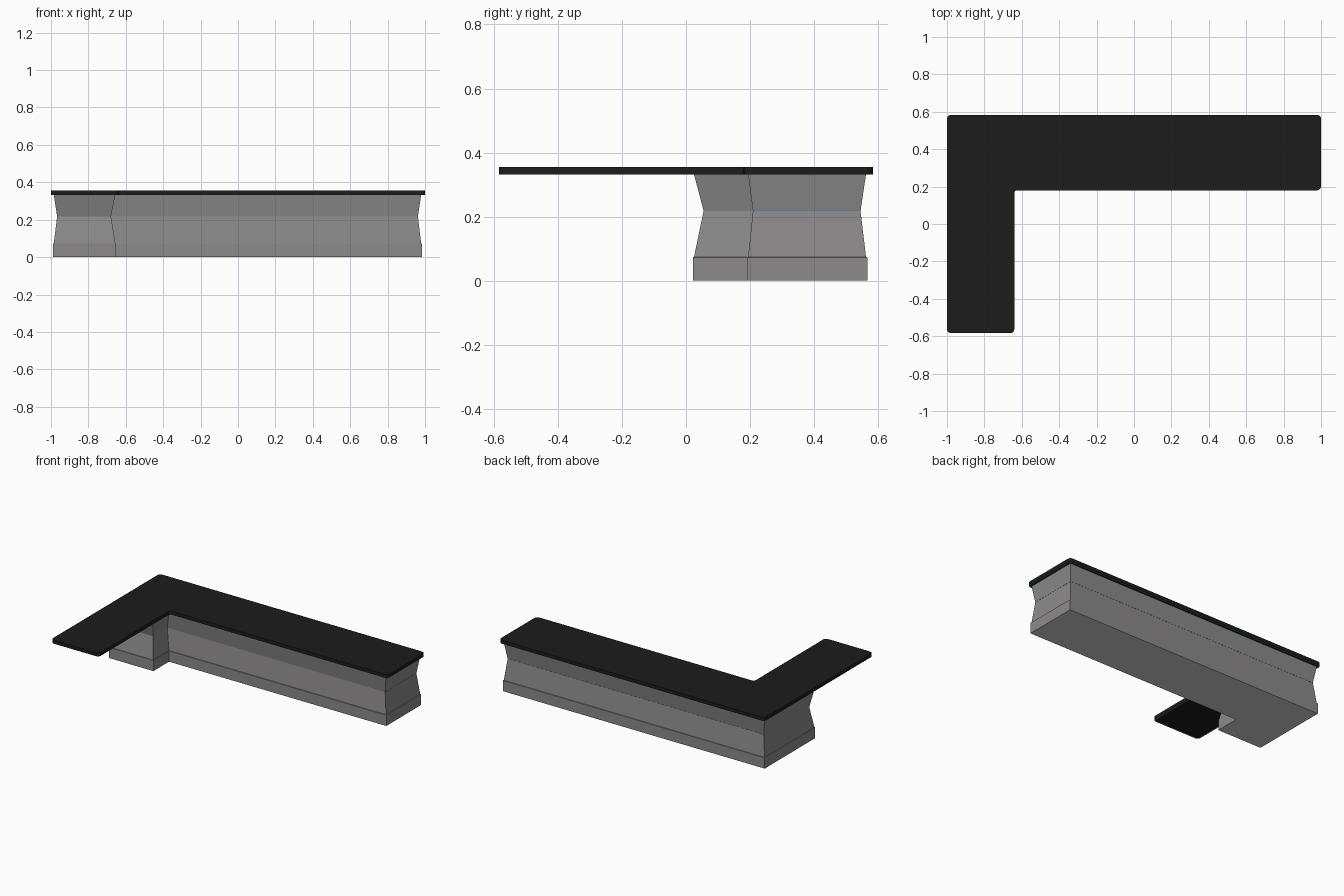
import bpy, bmesh, math

if "Cube" in bpy.data.objects:
    bpy.data.objects.remove(bpy.data.objects["Cube"])


def material(name, r, g, b):
    m = bpy.data.materials.new(name)
    m.diffuse_color = (r, g, b, 1)
    m.use_nodes = True
    m.node_tree.nodes["Principled BSDF"].inputs["Base Color"].default_value = m.diffuse_color
    return m


def l_shape(x0, x1, y0, y1, xi, yi):
    """Counter-clockwise L outline; xi, yi is the inner corner."""
    return [(x0, y0), (xi, y0), (xi, yi), (x1, yi), (x1, y1), (x0, y1)]


def rounded(pts, radii, seg=4):
    """Round every corner of a right-angled outline."""
    out = []
    n = len(pts)
    for i, (px, py) in enumerate(pts):
        r = radii[i]
        ends = []
        for qx, qy in (pts[i - 1], pts[(i + 1) % n]):
            d = math.hypot(qx - px, qy - py)
            ends.append(((qx - px) / d * r, (qy - py) / d * r))
        (ax, ay), (bx, by) = ends
        for k in range(seg + 1):
            t = math.pi / 2 * k / seg
            u, v = 1 - math.sin(t), 1 - math.cos(t)
            out.append((px + ax * u + bx * v, py + ay * u + by * v))
    return out


def loft(name, levels, mats, bottom=0, first_ring=0):
    """Stack outlines (z, points) into a closed solid."""
    bm = bmesh.new()
    rings = [[bm.verts.new((x, y, z)) for x, y in pts] for z, pts in levels]
    n = len(rings[0])
    for k, (a, b) in enumerate(zip(rings, rings[1:])):
        for i in range(n):
            j = (i + 1) % n
            f = bm.faces.new((a[i], a[j], b[j], b[i]))
            f.material_index = first_ring if k == 0 else 0
    bm.faces.new(rings[0][::-1]).material_index = bottom
    bm.faces.new(rings[-1])
    me = bpy.data.meshes.new(name)
    bm.to_mesh(me)
    bm.free()
    for m in mats:
        me.materials.append(m)
    ob = bpy.data.objects.new(name, me)
    bpy.context.collection.objects.link(ob)
    return ob


grey = material("warm grey", 0.262, 0.255, 0.255)
pale = material("pale grey", 0.64, 0.64, 0.64)
black = material("near black", 0.0115, 0.0115, 0.0115)
blue = material("light strip blue", 0.03, 0.25, 0.5)

# Counter body: straight plinth, small ledge, pinched waist, pale underside
plinth = l_shape(-0.989, 0.984, 0.022, 0.566, -0.653, 0.19)
ledge = l_shape(-0.985, 0.979, 0.025, 0.562, -0.656, 0.194)
waist = l_shape(-0.967, 0.962, 0.055, 0.545, -0.679, 0.209)
loft("counter_body", [(0, plinth), (0.073, plinth), (0.074, ledge),
                      (0.218, waist), (0.332, ledge)], [grey, pale], bottom=1)

# Worktop: thin overhanging slab with rounded corners, blue rim underneath
w = 0.008
top = rounded(l_shape(-1, 1, -0.584, 0.584, -0.64, 0.18),
              [0.022, 0.022, 0.012, 0.022, 0.022, 0.022])
under = rounded(l_shape(-1 + w, 1 - w, -0.584 + w, 0.584 - w, -0.64 - w, 0.18 + w),
                [0.014, 0.014, 0.02, 0.014, 0.014, 0.014])
loft("worktop", [(0.331, under), (0.331, top), (0.355, top)],
     [black, blue], first_ring=1)

# Hairline light strips in the waist, along the back and the right end
for name, x0, x1, y0, y1 in (("back_light_strip", -0.967, 0.963, 0.543, 0.546),
                             ("end_light_strip", 0.960, 0.963, 0.209, 0.546)):
    box = [(x0, y0), (x1, y0), (x1, y1), (x0, y1)]
    loft(name, [(0.217, box), (0.219, box)], [blue])
